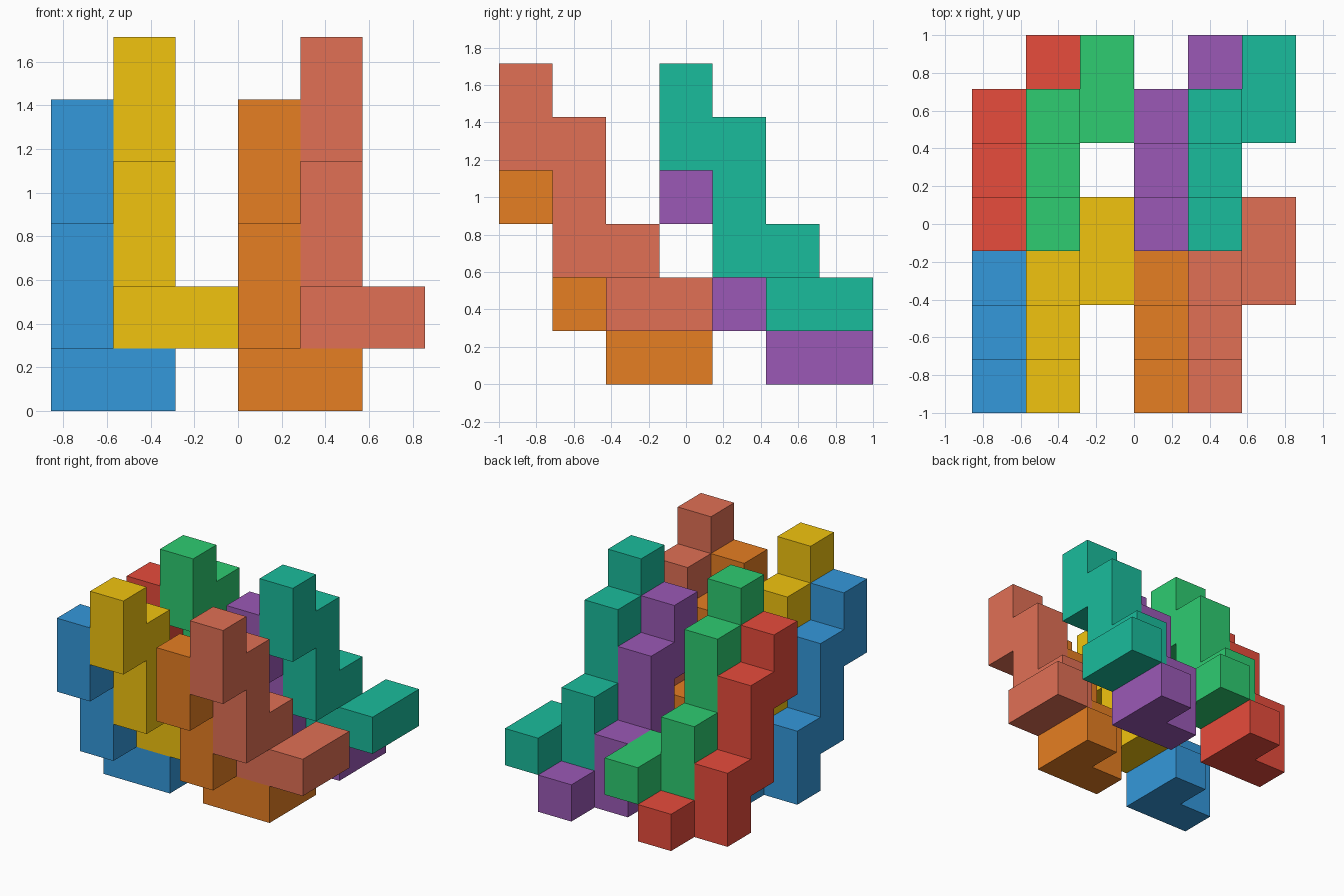
import bpy, bmesh
from mathutils import Vector

if "Cube" in bpy.data.objects:
    bpy.data.objects.remove(bpy.data.objects["Cube"])

U = 2 / 7  # edge length of one cube cell

# One nine-cell block: a staircase wall with a hooked foot
CELLS = {(0, 0, 3), (0, 0, 4),
         (0, 1, 1), (0, 1, 2), (0, 1, 3),
         (0, 2, 0), (0, 2, 1),
         (1, 2, 0), (1, 3, 0)}

# The block repeats at these cell offsets, each in its own colour
PIECES = {
    "blue_block":   ((0, 0, 0), "3498DB"),
    "yellow_block": ((1, 0, 1), "F1C40F"),
    "orange_block": ((3, 0, 0), "E67E22"),
    "coral_block":  ((4, 0, 1), "E17055"),
    "red_block":    ((0, 3, 0), "E74C3C"),
    "green_block":  ((1, 3, 1), "2ECC71"),
    "purple_block": ((3, 3, 0), "9B59B6"),
    "teal_block":   ((4, 3, 1), "1ABC9C"),
}


def linear(hex_code):
    srgb = [int(hex_code[i:i + 2], 16) / 255 for i in (0, 2, 4)]
    return [c / 12.92 if c <= 0.04045 else ((c + 0.055) / 1.055) ** 2.4 for c in srgb] + [1]


def block_mesh(name):
    """Outer skin of the block: a square wherever a cell has no neighbour."""
    bm = bmesh.new()
    for cell in CELLS:
        for axis in range(3):
            for side in (-1, 1):
                n = Vector((0, 0, 0))
                n[axis] = side
                if tuple(int(c + d) for c, d in zip(cell, n)) in CELLS:
                    continue
                a = Vector((0, 0, 0))
                a[(axis + 1) % 3] = 1
                b = n.cross(a)
                mid = Vector(cell) + Vector((.5, .5, .5)) + n / 2
                corners = (-a - b, a - b, a + b, b - a)
                bm.faces.new([bm.verts.new((mid + c / 2) * U) for c in corners])
    bmesh.ops.remove_doubles(bm, verts=bm.verts, dist=1e-4)
    # merge coplanar squares into clean flat faces
    bmesh.ops.dissolve_limit(bm, angle_limit=0.01, verts=bm.verts, edges=bm.edges)
    mesh = bpy.data.meshes.new(name)
    bm.to_mesh(mesh)
    bm.free()
    return mesh


# Interlocking blocks, centred on the 6 x 7 cell footprint
for name, (offset, colour) in PIECES.items():
    obj = bpy.data.objects.new(name, block_mesh(name))
    obj.location = (Vector(offset) - Vector((3, 3.5, 0))) * U
    mat = bpy.data.materials.new(name + "_paint")
    mat.diffuse_color = linear(colour)
    mat.use_nodes = True
    mat.node_tree.nodes["Principled BSDF"].inputs["Base Color"].default_value = mat.diffuse_color
    obj.data.materials.append(mat)
    bpy.context.collection.objects.link(obj)
